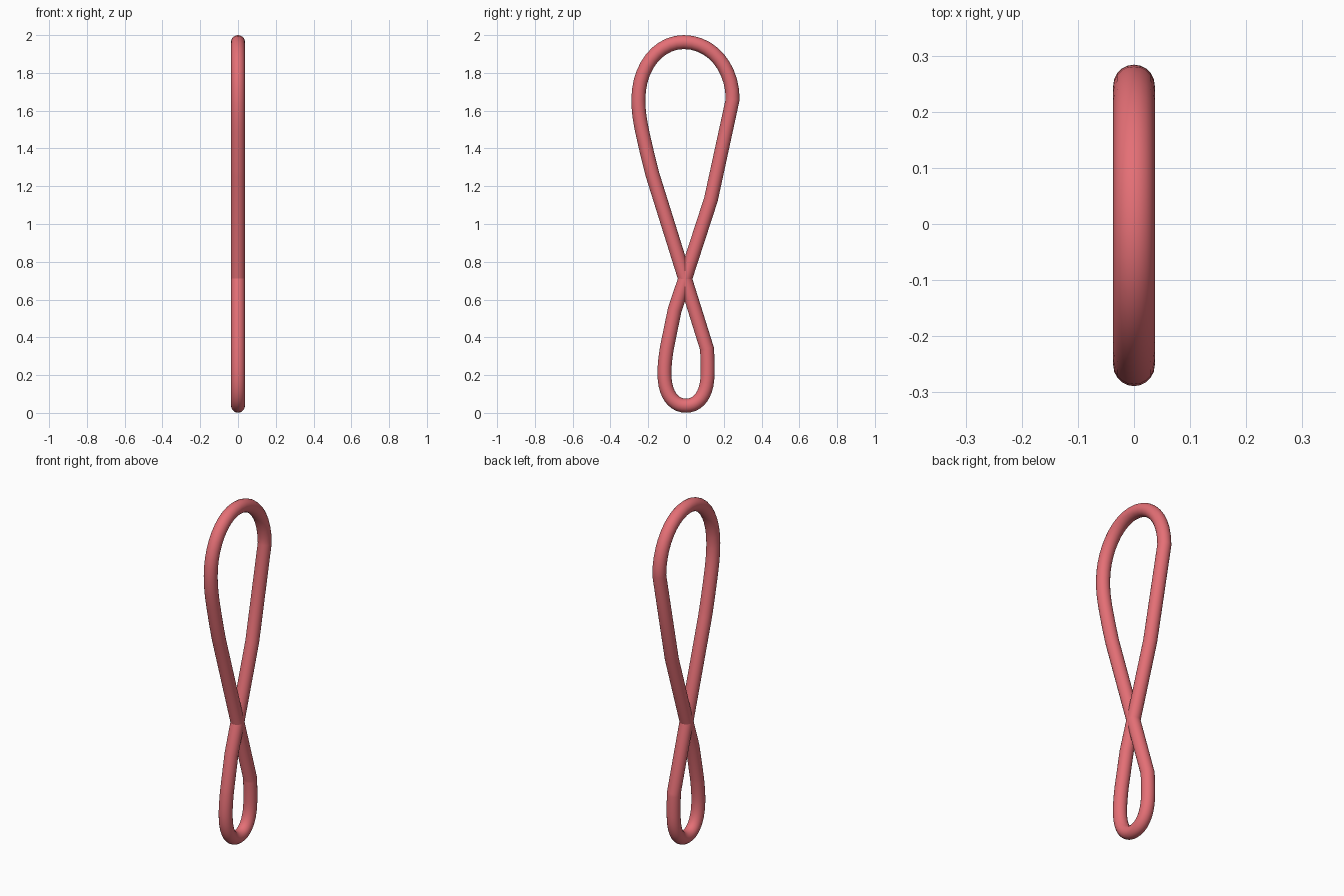
import bpy

if "Cube" in bpy.data.objects:
    bpy.data.objects.remove(bpy.data.objects["Cube"])

# Loop centre line in the YZ plane: (point, incoming handle, outgoing handle); None = straight
path = [
    ((0.247, 1.66), None, (0.247, 1.828)),
    ((-0.012, 1.963), (0.137, 1.963), (-0.148, 1.963)),
    ((-0.252, 1.66), (-0.252, 1.83), (-0.252, 1.60)),
    ((-0.234, 1.50), (-0.245, 1.555), (-0.217, 1.42)),
    ((-0.177, 1.26), (-0.198, 1.34), None),
    ((0.111, 0.34), None, (0.114, 0.29)),
    ((0.114, 0.20), (0.115, 0.25), (0.112, 0.10)),
    ((0.0, 0.038), (0.068, 0.038), (-0.068, 0.038)),
    ((-0.114, 0.20), (-0.112, 0.10), (-0.115, 0.25)),
    ((-0.101, 0.345), (-0.108, 0.30), None),
    ((-0.060, 0.545), None, None),
    ((-0.008, 0.70), None, None),
    ((0.132, 1.13), None, None),
]

curve = bpy.data.curves.new("twisted_loop", 'CURVE')
curve.dimensions = '3D'
curve.resolution_u = 10
curve.bevel_depth = 0.037
curve.bevel_resolution = 8
spline = curve.splines.new('BEZIER')
spline.bezier_points.add(len(path) - 1)
spline.use_cyclic_u = True
for bp, (co, h_in, h_out) in zip(spline.bezier_points, path):
    bp.co = (0, *co)
    bp.handle_left_type = 'FREE' if h_in else 'VECTOR'
    bp.handle_right_type = 'FREE' if h_out else 'VECTOR'
    bp.handle_left = (0, *(h_in or co))
    bp.handle_right = (0, *(h_out or co))

# Round tube along the loop
loop = bpy.data.objects.new("twisted_loop", curve)
bpy.context.collection.objects.link(loop)
bpy.context.view_layer.objects.active = loop
loop.select_set(True)
bpy.ops.object.convert(target='MESH')
loop = bpy.context.object
bpy.ops.object.shade_smooth()

# Coral red material
mat = bpy.data.materials.new("coral_red")
mat.diffuse_color = (0.78, 0.16, 0.18, 1)
mat.use_nodes = True
mat.node_tree.nodes["Principled BSDF"].inputs["Base Color"].default_value = mat.diffuse_color
loop.data.materials.clear()
loop.data.materials.append(mat)
